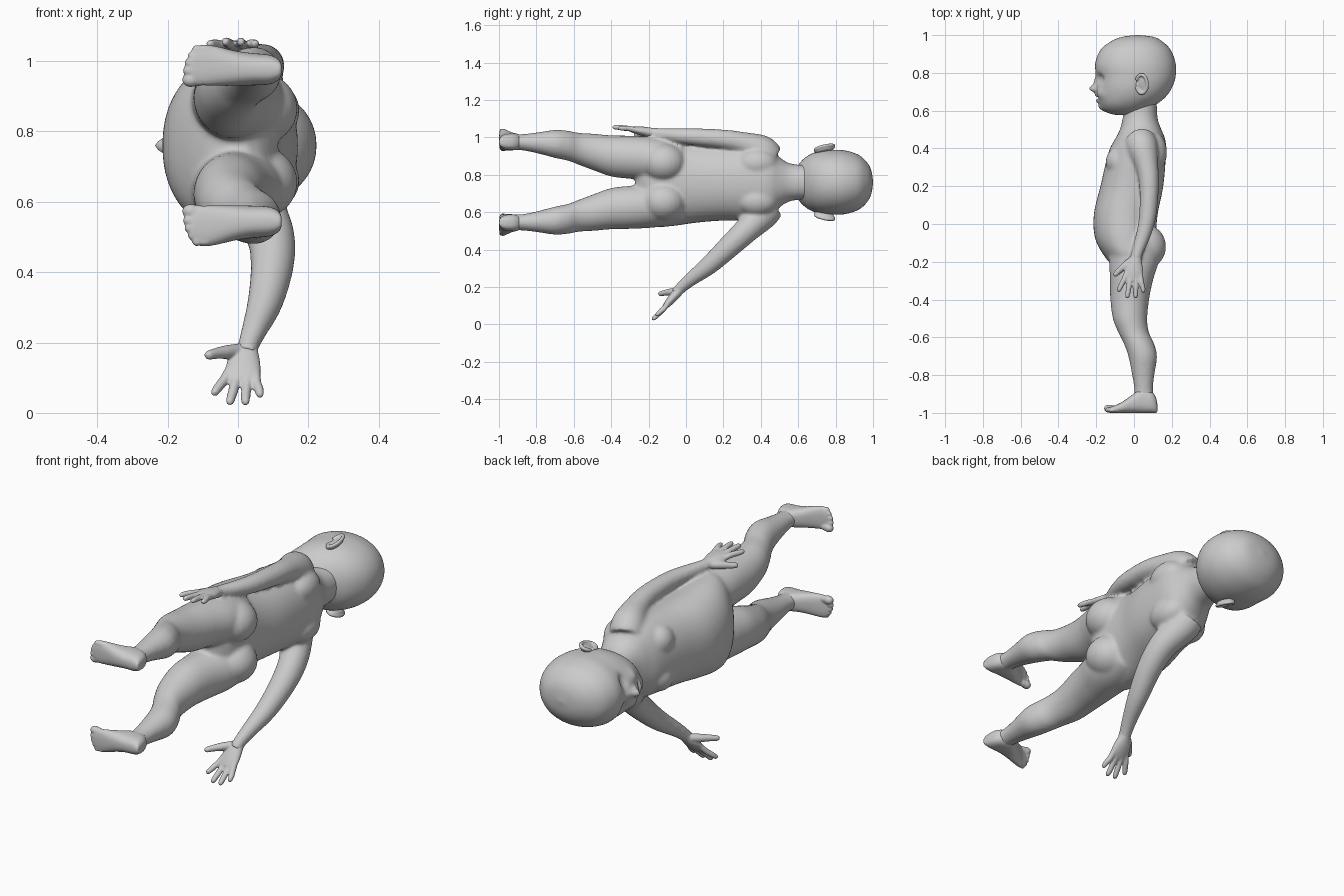
import bpy, bmesh, math
from mathutils import Vector, Matrix

ZC = 0.76  # height of the body's plane of symmetry (figure lies on its side)


def spline(rows, sub):
    """Catmull-Rom interpolation of rows of numbers."""
    out = []
    for i in range(len(rows) - 1):
        a, b, c, d = (rows[max(i - 1, 0)], rows[i], rows[i + 1],
                      rows[min(i + 2, len(rows) - 1)])
        for k in range(sub):
            t = k / sub
            out.append([0.5 * (2 * q + (r - p) * t + (2 * p - 5 * q + 4 * r - s) * t * t
                               + (3 * q - p - 3 * r + s) * t ** 3)
                        for p, q, r, s in zip(a, b, c, d)])
    out.append(list(rows[-1]))
    return out


def loft(bm, rings, n=40, e=2.0):
    """Skin rings of (centre, u, v); e shapes the super-ellipse."""
    loops = []
    for c, u, v in rings:
        loop = []
        for i in range(n):
            a = 2 * math.pi * i / n
            cu, sv = math.cos(a), math.sin(a)
            cu = math.copysign(abs(cu) ** (2 / e), cu)
            sv = math.copysign(abs(sv) ** (2 / e), sv)
            loop.append(bm.verts.new(c + u * cu + v * sv))
        loops.append(loop)
    faces = [bm.faces.new((p[i], p[(i + 1) % n], q[(i + 1) % n], q[i]))
             for p, q in zip(loops, loops[1:]) for i in range(n)]
    faces += [bm.faces.new(loops[0][::-1]), bm.faces.new(loops[-1])]
    bmesh.ops.recalc_face_normals(bm, faces=faces)
    return [v for lp in loops for v in lp]


def upright(bm, rows, side=1, sub=5, n=40, e=2.0):
    """Loft along y; rows are (y, x front, x back, side offset, half width)."""
    rings = [(Vector(((f + b) / 2, y, ZC + side * w)),
              Vector((max((b - f) / 2, .003), 0, 0)), Vector((0, 0, max(h, .003))))
             for y, f, b, w, h in spline(rows, sub)]
    return loft(bm, rings, n, e)


def tube(bm, rows, sub=4, n=20):
    """Round limb along (x, y, z, radius)."""
    pts = spline(rows, sub)
    rings = []
    for i, (x, y, z, r) in enumerate(pts):
        d = (Vector(pts[min(i + 1, len(pts) - 1)][:3]) - Vector(pts[max(i - 1, 0)][:3])).normalized()
        u = d.cross(Vector((1, 0, 0.05))).normalized()
        rings.append((Vector((x, y, z)), u * r, d.cross(u) * r))
    loft(bm, rings, n)


def ball(bm, c, s, rot=Matrix()):
    m = Matrix.Translation(c) @ rot.to_4x4() @ Matrix.Diagonal((*s, 1))
    bmesh.ops.create_uvsphere(bm, u_segments=24, v_segments=16, radius=1, matrix=m)


def finish(bm, name, voxel=0, smooth=0):
    me = bpy.data.meshes.new(name)
    bm.to_mesh(me)
    bm.free()
    for p in me.polygons:
        p.use_smooth = True
    ob = bpy.data.objects.new(name, me)
    bpy.context.collection.objects.link(ob)
    if voxel:
        r = ob.modifiers.new("fuse", 'REMESH')
        r.mode = 'VOXEL'
        r.voxel_size = voxel
        r.use_smooth_shade = True
        s = ob.modifiers.new("soften", 'SMOOTH')
        s.factor, s.iterations = 0.5, smooth
    return ob


# Torso, arms and legs fused into one skin
bm = bmesh.new()
upright(bm, [(.66, -.04, .12, 0, .09), (.56, -.06, .125, 0, .10), (.50, -.075, .145, 0, .135),
             (.45, -.10, .165, 0, .19), (.38, -.135, .17, 0, .205), (.2, -.178, .155, 0, .205),
             (.05, -.213, .125, 0, .217), (-.08, -.205, .115, 0, .235),
             (-.18, -.15, .105, 0, .235), (-.24, -.09, .07, 0, .17), (-.27, -.03, .03, 0, .05)], e=2.15)
for s in (1, -1):
    upright(bm, [(-.02, -.10, .10, .12, .09), (-.12, -.135, .13, .125, .11),
                 (-.2, -.132, .13, .127, .117), (-.3, -.127, .10, .134, .115),
                 (-.4, -.125, .08, .141, .110), (-.5, -.112, .07, .163, .097),
                 (-.57, -.085, .078, .178, .086), (-.63, -.055, .105, .195, .08),
                 (-.7, -.03, .122, .205, .075), (-.8, -.01, .108, .211, .055),
                 (-.88, .002, .10, .214, .043), (-.95, .0, .11, .215, .042)], s)
    ball(bm, (.055, -.12, ZC + s * .105), (.115, .12, .105))      # buttock
    ball(bm, (-.075, .33, ZC + s * .09), (.075, .08, .08))         # chest
    ball(bm, (.10, .38, ZC + s * .10), (.075, .11, .08))           # shoulder blade
tube(bm, [(.03, .44, .89, .085), (.045, .40, .932, .083), (.07, .30, .970, .060),
          (.08, .2, .990, .052), (.073, .05, 1.003, .046), (.052, -.05, 1.01, .040),
          (.018, -.15, 1.02, .031), (.008, -.19, 1.025, .030)])
tube(bm, [(.03, .44, .63, .085), (.045, .41, .588, .083), (.09, .33, .51, .070),
          (.098, .24, .425, .062), (.078, .125, .318, .051), (.047, .02, .237, .037),
          (.03, -.03, .193, .031), (.025, -.055, .167, .030)])
finish(bm, "torso_and_limbs", .009, 9)


# Hands: d runs to the fingertips, t to the thumb, n to the palm side
def hand(name, wrist, tip, palm, thumb_in):
    bm = bmesh.new()
    w = Vector(wrist)
    d = (Vector(tip) - w).normalized()
    t = Vector((-1, 0, 0))
    t = (t - d * t.dot(d)).normalized()
    n = d.cross(t)
    if n.dot(Vector(palm)) < 0:
        n = -n
    at = lambda a, b, c=0: w + d * a + t * b + n * c
    loft(bm, [(at(a, b), t * p, n * q) for a, b, p, q in spline(
        [(-.02, 0, .028, .027), (.02, 0, .031, .026), (.06, .002, .045, .025),
         (.10, 0, .051, .021), (.135, 0, .046, .014), (.142, 0, .03, .006)], 4)], 24)
    for b0, b1, ln in ((.037, .066, .208), (.013, .018, .236), (-.012, -.026, .23), (-.036, -.062, .195)):
        rows = [(.10, b0, 0, .014), (.14, b0 + (b1 - b0) * .35, -.002, .0145),
                (ln - .03, b0 + (b1 - b0) * .8, .002, .0135),
                (ln - .008, b1, .005, .011), (ln, b1, .006, .004)]
        tube(bm, [(*at(a, b, c), r) for a, b, c, r in rows], n=14)
    rows = [(.03, .02, .004, .02), (.06, .05, thumb_in * .4, .02), (.09, .078, thumb_in * .75, .016),
            (.115, .098, thumb_in, .013), (.122, .104, thumb_in * 1.05, .005)]
    tube(bm, [(*at(a, b, c), r) for a, b, c, r in rows], n=14)
    finish(bm, name, .005, 4)


hand("left_hand", (.012, -.165, 1.022), (-.02, -.40, 1.062), (0, 0, -1), .025)
hand("right_hand", (.03, -.025, .195), (-.01, -.19, .005), (0, -.75, .65), .065)

# Feet with toes
for s, name in ((1, "left_foot"), (-1, "right_foot")):
    bm = bmesh.new()
    rows = [(.124, -.955, .216, .014), (.115, -.915, .216, .03), (.09, -.885, .216, .042),
            (.04, -.87, .217, .046), (-.01, -.905, .22, .05), (-.06, -.94, .226, .056),
            (-.10, -.96, .229, .058), (-.125, -.968, .228, .05), (-.132, -.975, .228, .035)]
    loft(bm, [(Vector((x, (top - 1) / 2, ZC + s * w)), Vector((0, (top + 1) / 2, 0)), Vector((0, 0, h)))
              for x, top, w, h in spline(rows, 4)], 32, 2.5)
    for w, x, r in ((.187, -.134, .021), (.213, -.139, .015), (.235, -.136, .014),
                    (.256, -.128, .013), (.274, -.117, .012)):
        ball(bm, (x, -.998 + r, ZC + s * w), (r * 1.2, r, r))
        ball(bm, (x + .02, -.998 + r, ZC + s * w), (.025, r * .85, r * .85))
    finish(bm, name, .005, 4)

# Head with face bumps: (y, side, depth, spread y, spread side)
bm = bmesh.new()
verts = upright(bm, [(1.0, .01, .03, 0, .006), (.99, -.065, .105, 0, .065), (.965, -.125, .152, 0, .11),
                     (.92, -.178, .195, 0, .148), (.85, -.205, .22, 0, .170), (.78, -.20, .22, 0, .173),
                     (.72, -.198, .20, 0, .168), (.67, -.193, .165, 0, .152), (.63, -.183, .115, 0, .126),
                     (.60, -.160, .08, 0, .092), (.58, -.11, .06, 0, .055), (.575, -.04, .03, 0, .02)],
                sub=8, n=96, e=2.1)
bumps = [(.715, 0, -.036, .020, .020), (.75, 0, -.012, .03, .014), (.652, 0, -.013, .009, .026),
         (.682, 0, -.010, .009, .026), (.667, 0, .008, .005, .03), (.615, 0, -.010, .016, .03)]
for s in (.066, -.066):
    bumps += [(.768, s, .030, .022, .030), (.768, s, -.012, .011, .017),
              (.69, s * 1.15, -.014, .03, .03), (.708, s * .28, -.010, .010, .008)]
for v in verts:
    if v.co.x < -.02:
        v.co.x += sum(a * math.exp(-((v.co.y - y) / sy) ** 2 - ((v.co.z - ZC - w) / sw) ** 2)
                      for y, w, a, sy, sw in bumps)
finish(bm, "head")

# Ears: rim, bowl and lobe, flaring outwards to the back
for s, name in ((1, "left_ear"), (-1, "right_ear")):
    bm = bmesh.new()
    tilt = Matrix.Rotation(s * .22, 3, 'X') @ Matrix.Rotation(-s * .35, 3, 'Y')
    base = Vector((.042, .742, ZC + s * .180))
    rim = []
    for i in range(25):
        a = math.radians(-150 + i * 12.5)
        p = base + tilt @ Vector((.031 * math.cos(a), .05 * math.sin(a), s * .004))
        ball(bm, p, (.0095, .0095, .0095))
    ball(bm, base - Vector((0, 0, s * .008)), (.033, .052, .013), tilt)
    ball(bm, base + tilt @ Vector((-.010, -.043, 0)), (.015, .017, .011), tilt)
    ball(bm, base + tilt @ Vector((-.026, -.008, 0)), (.009, .013, .01), tilt)
    finish(bm, name, .004, 4)
